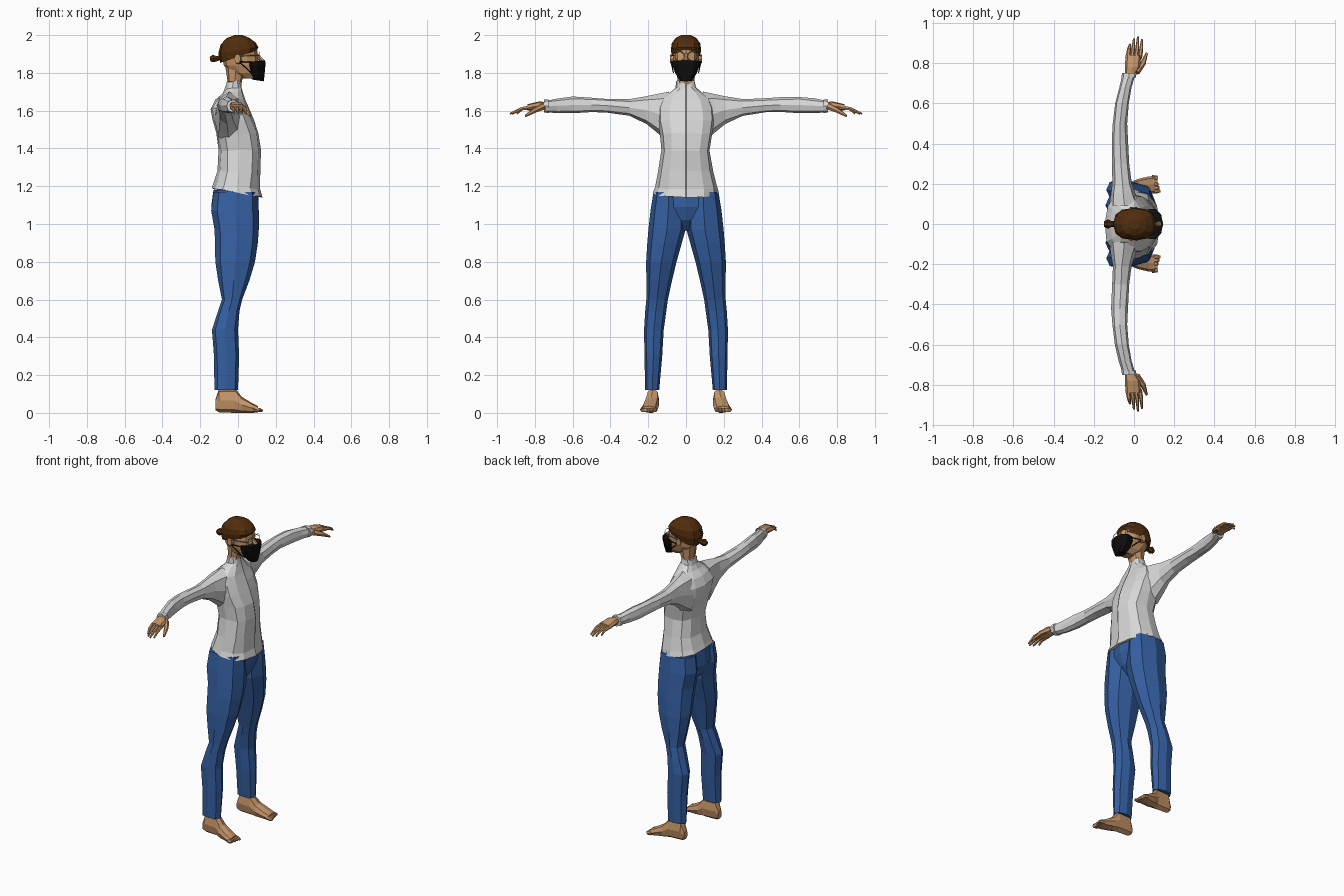
import bpy
import bmesh
import random
from math import cos, sin, pi, copysign
from mathutils import Vector

random.seed(4)
default_cube = bpy.data.objects.get("Cube")
if default_cube:
    bpy.data.objects.remove(default_cube, do_unlink=True)


def material(name, r, g, b, roughness=0.8):
    mat = bpy.data.materials.new(name)
    mat.use_nodes = True
    mat.diffuse_color = (r, g, b, 1)
    shader = next(n for n in mat.node_tree.nodes if n.type == 'BSDF_PRINCIPLED')
    shader.inputs["Base Color"].default_value = (r, g, b, 1)
    shader.inputs["Roughness"].default_value = roughness
    return mat


SKIN = material("tan skin", .56, .3, .14)
JACKET = material("light grey fabric", .68, .68, .68)
ZIP = material("dark grey zip", .16, .16, .16)
DENIM = material("blue denim", .035, .115, .36)
HAIR = material("dark brown hair", .085, .027, .004)
MASK = material("black cloth", .004, .004, .004)
METAL = material("grey metal", .3, .3, .3)


def finish(name, bm, mat):
    """Turn a bmesh into a flat shaded object."""
    bmesh.ops.recalc_face_normals(bm, faces=bm.faces)
    mesh = bpy.data.meshes.new(name)
    bm.to_mesh(mesh)
    bm.free()
    mesh.materials.append(mat)
    obj = bpy.data.objects.new(name, mesh)
    bpy.context.collection.objects.link(obj)
    return obj


def skin_rings(bm, rings):
    """Bridge neighbouring rings of vertices and cap both ends."""
    count = len(rings[0])
    for low, high in zip(rings, rings[1:]):
        for i in range(count):
            j = (i + 1) % count
            bm.faces.new((low[i], low[j], high[j], high[i]))
    bm.faces.new(rings[0])
    bm.faces.new(rings[-1])


def loft(name, axis, sections, mat, sides=8, square=.85, side=1, jitter=0):
    """Sections: position on axis, low/high of the two other axes, optional tilt."""
    bm = bmesh.new()
    rings = []
    others = [a for a in range(3) if a != axis]
    for t, lo_a, hi_a, lo_b, hi_b, *tilt in sections:
        ring = []
        for i in range(sides):
            c, s = cos(2 * pi * i / sides), sin(2 * pi * i / sides)
            u = copysign(abs(c) ** square, c) * (hi_a - lo_a) / 2
            v = copysign(abs(s) ** square, s) * (hi_b - lo_b) / 2
            p = Vector()
            p[axis] = t + (tilt[0] * u if tilt else 0)
            p[others[0]] = (lo_a + hi_a) / 2 + u
            p[others[1]] = (lo_b + hi_b) / 2 + v
            if i:
                p += Vector([random.uniform(-jitter, jitter) for _ in p])
            p.y *= side
            ring.append(bm.verts.new(p))
        rings.append(ring)
    skin_rings(bm, rings)
    return finish(name, bm, mat)


def tube(name, points, radii, mat, sides=6, side=1):
    """Tapered rod through a few points."""
    points = [Vector((x, y * side, z)) for x, y, z in points]
    turn = (points[-1] - points[0]).to_track_quat('Z', 'Y')
    bm = bmesh.new()
    rings = []
    for p, r in zip(points, radii):
        rings.append([bm.verts.new(p + turn @ Vector((r * cos(a), r * sin(a), 0)))
                      for a in (2 * pi * i / sides for i in range(sides))])
    skin_rings(bm, rings)
    return finish(name, bm, mat)


# Jacket: position, back, front, half width, tilt
profile = [
    (1.165, -.142, .13, .172, -.18), (1.2, -.128, .117, .164, -.12),
    (1.28, -.107, .118, .145, 0), (1.39, -.1, .122, .128, 0),
    (1.48, -.118, .108, .14, 0), (1.55, -.138, .085, .152, 0),
    (1.61, -.145, .06, .15, 0), (1.66, -.118, .038, .135, 0),
    (1.695, -.085, .025, .085, .1), (1.72, -.068, .018, .054, .1),
    (1.755, -.062, .016, .048, .1)]
loft("jacket_body", 2, [(z, b, f, -w, w, k) for z, b, f, w, k in profile],
     JACKET, sides=12, square=.8, jitter=.004)

# Zip strip laid on the jacket front
bm = bmesh.new()
edge = []
for z, b, f, w, k in profile:
    height = z + k * (f - b) / 2
    edge.append([bm.verts.new((f + .003, y, height)) for y in (-.004, .004)])
for low, high in zip(edge, edge[1:]):
    bm.faces.new((low[0], low[1], high[1], high[0]))
finish("jacket_zip", bm, ZIP)

# Pelvis of the trousers
loft("trouser_hips", 2, [
    (.965, -.05, .04, -.03, .03), (1.02, -.115, .085, -.14, .14),
    (1.09, -.142, .108, -.178, .178), (1.18, -.13, .108, -.165, .165)],
    DENIM, sides=10)

for side, label in ((1, "left_"), (-1, "right_")):
    # Trouser leg and its hem
    loft(label + "trouser_leg", 2, [
        (.12, -.125, .0, .142, .216), (.3, -.127, .006, .126, .22),
        (.44, -.138, .0, .118, .222), (.54, -.105, .008, .104, .216),
        (.6, -.085, .022, .096, .21), (.7, -.105, .06, .074, .21),
        (.8, -.12, .09, .05, .211), (.9, -.122, .105, .022, .205),
        (.97, -.124, .11, .002, .199), (1.07, -.142, .11, .0, .188),
        (1.17, -.13, .105, .01, .172)], DENIM, side=side)

    # Foot with ankle and toes
    loft(label + "foot", 0, [
        (-.12, .155, .195, .015, .07), (-.1, .147, .205, .003, .13),
        (-.015, .142, .21, .0, .13), (.02, .142, .224, .0, .085),
        (.075, .148, .237, .0, .052), (.105, .155, .237, .002, .036)],
        SKIN, side=side)
    for i in range(5):
        y = .164 + .0165 * i
        tube(label + f"toe_{i}", [(.09, y, .018), (.115, y, .015),
                                  (.131 - .005 * i, y, .011)],
             (.013, .012, .006), SKIN, side=side)

    # Sleeve and cuff
    loft(label + "sleeve", 1, [
        (.09, -.125, .03, 1.43, 1.7), (.15, -.115, .008, 1.48, 1.69),
        (.21, -.106, -.012, 1.53, 1.676), (.3, -.108, -.024, 1.572, 1.66),
        (.42, -.112, -.03, 1.59, 1.664), (.5, -.106, -.034, 1.592, 1.67),
        (.6, -.094, -.026, 1.585, 1.674), (.68, -.075, -.012, 1.588, 1.664),
        (.735, -.058, .004, 1.592, 1.655)], JACKET, side=side, jitter=.002)
    loft(label + "cuff", 1, [
        (.728, -.062, .01, 1.588, 1.66), (.752, -.06, .012, 1.59, 1.658)],
        JACKET, side=side)

    # Palm, fingers and thumb
    loft(label + "palm", 1, [
        (.73, -.045, .0, 1.604, 1.646), (.78, -.045, .03, 1.602, 1.648),
        (.84, -.042, .036, 1.6, 1.634)], SKIN, side=side)
    for i, tip in enumerate((.895, .922, .932, .918)):
        x = -.032 + .02 * i
        tube(label + f"finger_{i}", [(x, .825, 1.617), (x + .008, .87, 1.61),
                                     (x + .012, tip, 1.584)],
             (.012, .01, .005), SKIN, side=side)
    tube(label + "thumb", [(.01, .755, 1.622), (.045, .8, 1.602),
                           (.064, .85, 1.572)], (.019, .014, .006),
         SKIN, side=side)

    # Ear, mask loop and spectacles
    loft(label + "ear", 1, [
        (.062, -.012, .022, 1.842, 1.895), (.084, -.02, .014, 1.85, 1.9)],
        SKIN, sides=6, side=side)
    for z in (1.8, 1.856):
        tube(label + "mask_loop", [(.07, .066, z), (.005, .08, 1.86)],
             (.003, .003), MASK, sides=4, side=side)
    tube(label + "spectacle_arm", [(.112, .06, 1.892), (.0, .082, 1.89)],
         (.0025, .0025), METAL, sides=4, side=side)
    bpy.ops.mesh.primitive_torus_add(
        location=(.113, .034 * side, 1.888), rotation=(0, pi / 2, 0),
        major_radius=.025, minor_radius=.002,
        major_segments=12, minor_segments=4)
    rim = bpy.context.object
    rim.name = label + "spectacle_rim"
    rim.data.materials.append(METAL)

# Neck and head
loft("neck", 2, [(1.7, -.06, .01, -.045, .045), (1.76, -.056, .022, -.045, .045),
                 (1.84, -.068, .05, -.052, .052)], SKIN)
loft("head", 2, [
    (1.77, .02, .115, -.03, .03), (1.8, -.04, .116, -.055, .055),
    (1.84, -.075, .112, -.068, .068), (1.89, -.085, .106, -.072, .072),
    (1.93, -.085, .1, -.07, .07), (1.97, -.06, .07, -.05, .05)],
    SKIN, sides=10)
tube("nose", [(.1, 0, 1.9), (.128, 0, 1.862)], (.008, .014), SKIN)
tube("spectacle_bridge", [(.115, -.01, 1.892), (.115, .01, 1.892)],
     (.002, .002), METAL, sides=4)

# Hair cap and tied bun
loft("hair_cap", 2, [
    (1.885, -.094, .098, -.074, .074, .33), (1.92, -.104, .108, -.08, .08, .15),
    (1.955, -.092, .094, -.076, .076, .05), (1.984, -.06, .062, -.056, .056),
    (2, -.018, .025, -.026, .026)], HAIR, sides=12, square=.8)
tube("hair_bun", [(-.08, 0, 1.885), (-.108, 0, 1.876), (-.13, 0, 1.876),
                  (-.148, 0, 1.872)], (.022, .014, .023, .014), HAIR)

# Face mask
loft("face_mask", 2, [
    (1.76, .075, .137, -.034, .034, -.15), (1.795, .045, .141, -.058, .058),
    (1.84, .035, .145, -.077, .077), (1.862, .04, .144, -.078, .078, .1)],
    MASK, sides=10, square=.95)
